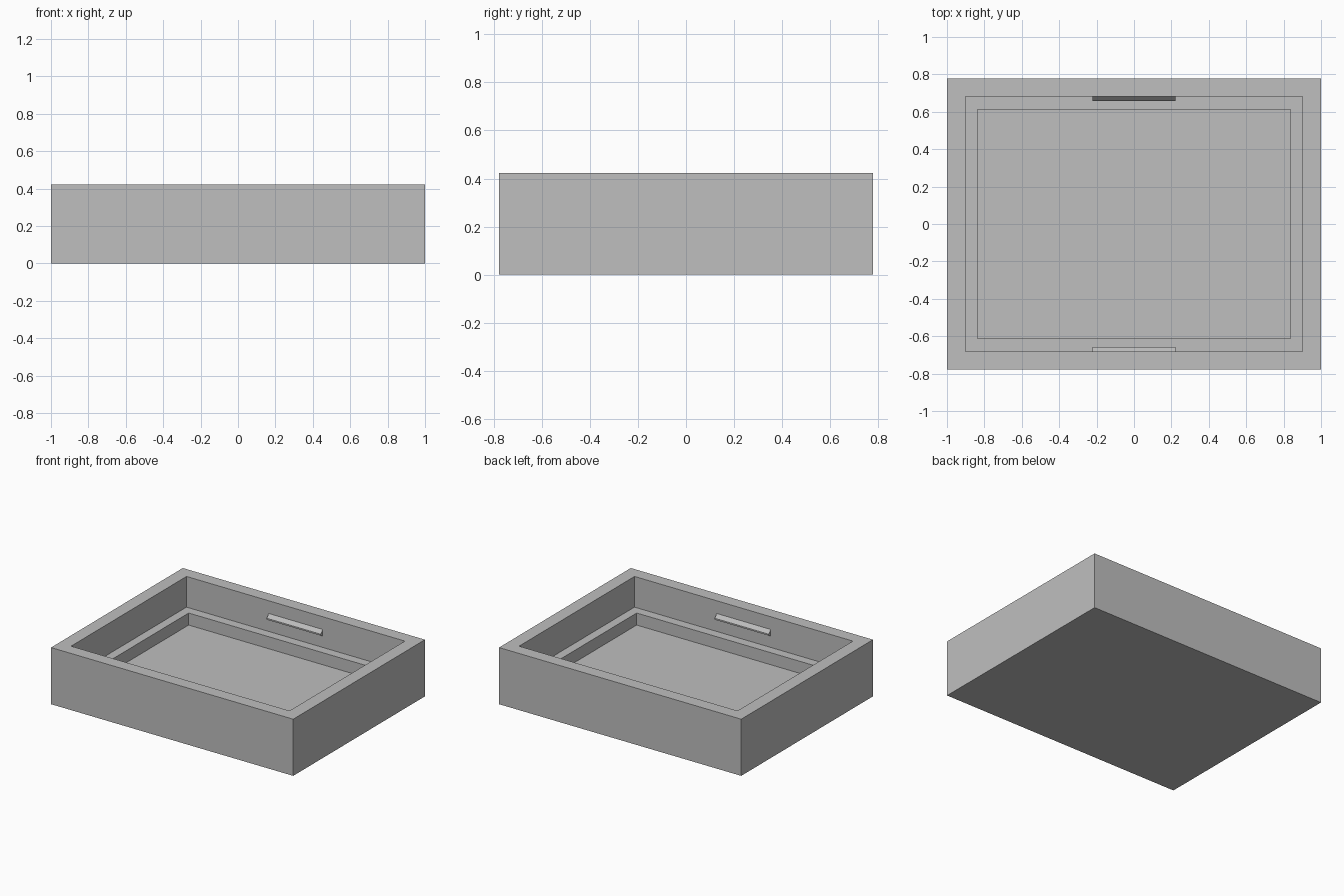
import bpy
import bmesh

cube = bpy.data.objects.get("Cube")
if cube:
    bpy.data.objects.remove(cube, do_unlink=True)

# Single grey material
GREY = (0.52, 0.52, 0.52, 1.0)
grey = bpy.data.materials.new("plain_grey")
grey.use_nodes = True
grey.diffuse_color = GREY
grey.node_tree.nodes["Principled BSDF"].inputs["Base Color"].default_value = GREY


def make_object(name, bm):
    bmesh.ops.recalc_face_normals(bm, faces=bm.faces)
    mesh = bpy.data.meshes.new(name)
    bm.to_mesh(mesh)
    bm.free()
    mesh.materials.append(grey)
    obj = bpy.data.objects.new(name, mesh)
    bpy.context.collection.objects.link(obj)
    return obj


def loft(name, rings):
    """Join closed rings of points with quads and cap both ends."""
    bm = bmesh.new()
    loops = [[bm.verts.new(p) for p in ring] for ring in rings]
    n = len(loops[0])
    for a, b in zip(loops, loops[1:]):
        for i in range(n):
            j = (i + 1) % n
            bm.faces.new((a[i], a[j], b[j], b[i]))
    bm.faces.new(loops[0])
    bm.faces.new(loops[-1])
    return make_object(name, bm)


def rectangle(hx, hy, z):
    return [(-hx, -hy, z), (hx, -hy, z), (hx, hy, z), (-hx, hy, z)]


# Tray body: outer wall, rim, inner wall, ledge, recess wall and floor
HEIGHT, LEDGE, FLOOR = 0.423, 0.194, 0.104
loft("tray_body", [
    rectangle(1.0, 0.777, 0.0),
    rectangle(1.0, 0.777, HEIGHT),
    rectangle(0.902, 0.681, HEIGHT),
    rectangle(0.902, 0.681, LEDGE),
    rectangle(0.836, 0.612, LEDGE),
    rectangle(0.836, 0.612, FLOOR),
])

# Snap ridges on the inner front and back walls
ridge_profile = [(0.681, 0.328), (0.657, 0.302), (0.657, 0.291), (0.681, 0.28)]
for name, side in (("back_snap_ridge", 1), ("front_snap_ridge", -1)):
    loft(name, [[(x, side * y, z) for y, z in ridge_profile]
                for x in (-0.223, 0.223)])
